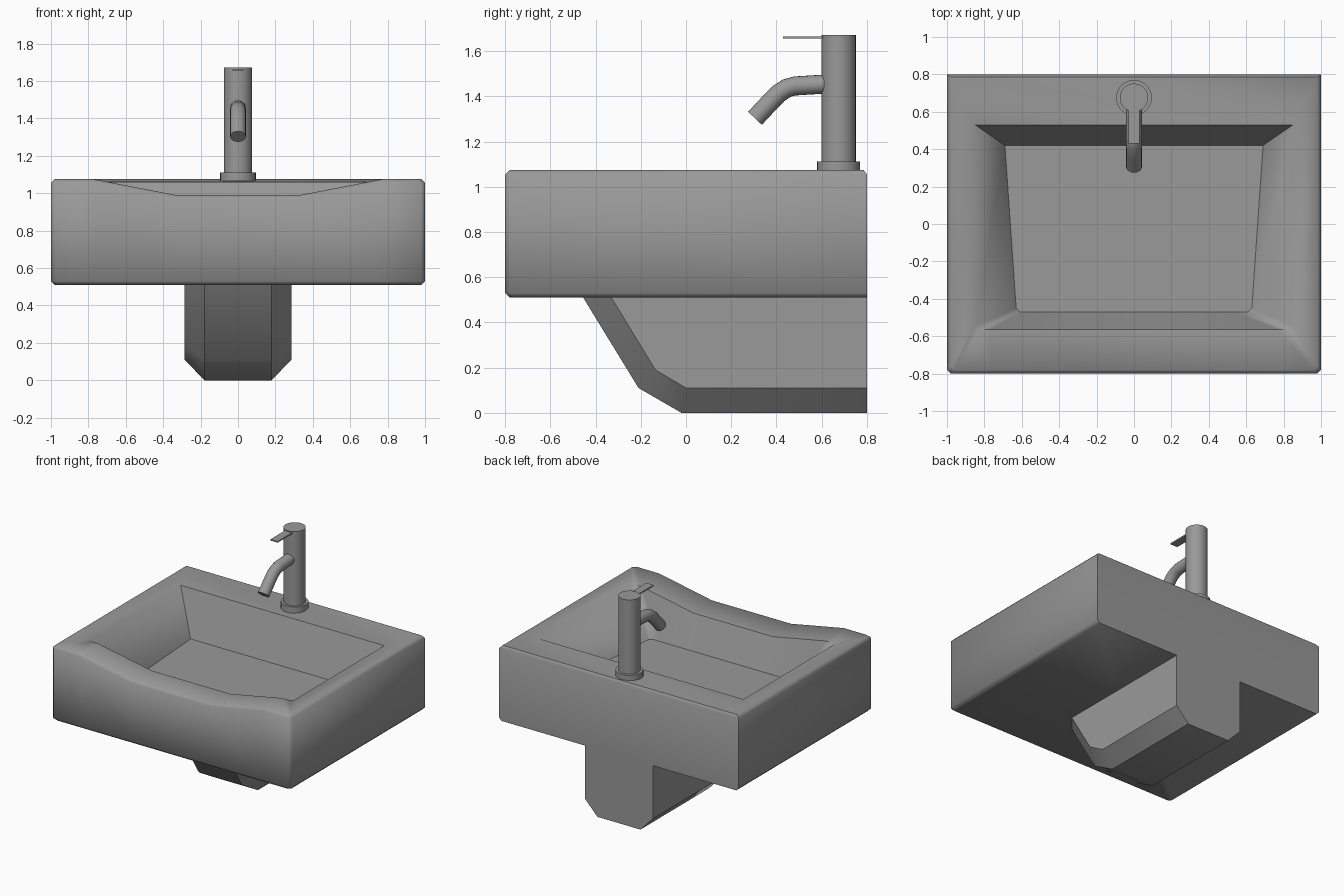
import bpy, bmesh, math
from mathutils import Vector

if "Cube" in bpy.data.objects:
    bpy.data.objects.remove(bpy.data.objects["Cube"])

grey = bpy.data.materials.new("dark_grey")
grey.diffuse_color = (0.32, 0.32, 0.32, 1)
grey.use_nodes = True
grey.node_tree.nodes["Principled BSDF"].inputs["Base Color"].default_value = grey.diffuse_color


def make(name, loops, angle=None):
    """Skin a list of equal-length closed loops and cap both ends."""
    bm = bmesh.new()
    rings = [[bm.verts.new(p) for p in lp] for lp in loops]
    n = len(rings[0])
    for a, b in zip(rings, rings[1:]):
        for i in range(n):
            j = (i + 1) % n
            bm.faces.new((a[i], a[j], b[j], b[i]))
    bm.faces.new(rings[0][::-1])
    bm.faces.new(rings[-1])
    bmesh.ops.recalc_face_normals(bm, faces=bm.faces)
    me = bpy.data.meshes.new(name)
    bm.to_mesh(me)
    bm.free()
    me.materials.append(grey)
    ob = bpy.data.objects.new(name, me)
    bpy.context.collection.objects.link(ob)
    if angle:
        bpy.ops.object.select_all(action='DESELECT')
        ob.select_set(True)
        bpy.context.view_layer.objects.active = ob
        bpy.ops.object.shade_smooth_by_angle(angle=math.radians(angle))
    return ob


def outline(front, back, y0, y1, z, c=0.02, s=0.77, dip=0.0):
    """Rectangle with chamfered front corners and a dip in the front edge."""
    half = [(back, y1, z), (front, y0 + c, z), (front - c, y0, z),
            (s, y0, z), (0.33, y0, z - dip)]
    return half + [(-x, y, h) for x, y, h in reversed(half)]


# Basin: outer shell, dipped rim, tapered bowl
make("basin", [
    outline(0.98, 0.98, -0.78, 0.80, 0.51),
    outline(1.00, 1.00, -0.80, 0.80, 0.53),
    outline(1.00, 1.00, -0.80, 0.80, 1.055, dip=0.085),
    outline(0.98, 0.98, -0.78, 0.785, 1.075, dip=0.085),
    outline(0.85, 0.85, -0.565, 0.53, 1.06, dip=0.085),
    outline(0.63, 0.69, -0.47, 0.42, 0.74, s=0.55),
], 55)

# Pedestal: side profile lofted across the width with chamfered edges
inner = [(0.8, 0.52), (0.8, 0.0), (-0.02, 0.0), (-0.21, 0.11), (-0.461, 0.52)]
outer = [(0.8, 0.52), (0.8, 0.11), (0.0, 0.11), (-0.135, 0.19), (-0.336, 0.52)]
make("pedestal", [[(x, y, z) for y, z in prof] for x, prof in
                  ((-0.285, outer), (-0.18, inner), (0.18, inner), (0.285, outer))], 42)


# Tap parts
def disc(r, z, n=32):
    return [(r * math.cos(2 * math.pi * i / n), 0.675 + r * math.sin(2 * math.pi * i / n), z)
            for i in range(n)]


make("tap_base", [disc(0.095, 1.065), disc(0.095, 1.112)], 30)
make("tap_body", [disc(0.076, 1.10), disc(0.076, 1.672)], 30)

# Spout: round tube along a bent path in the y-z plane
path = [Vector(p) for p in ((0, 0.64, 1.456), (0, 0.48, 1.446), (0, 0.445, 1.436),
                            (0, 0.41, 1.413), (0, 0.38, 1.383), (0, 0.305, 1.303))]
rings = []
for i, p in enumerate(path):
    d = (path[min(i + 1, len(path) - 1)] - path[max(i - 1, 0)]).normalized()
    side = Vector((1, 0, 0))
    up = d.cross(side)
    rings.append([p + 0.042 * (side * math.cos(a) + up * math.sin(a))
                  for a in (2 * math.pi * k / 20 for k in range(20))])
make("tap_spout", rings, 40)

# Lever: thin flat plate
make("tap_lever", [[(-0.03, y, 1.655), (0.03, y, 1.655), (0.03, y, 1.665), (-0.03, y, 1.665)]
                   for y in (0.43, 0.64)])
